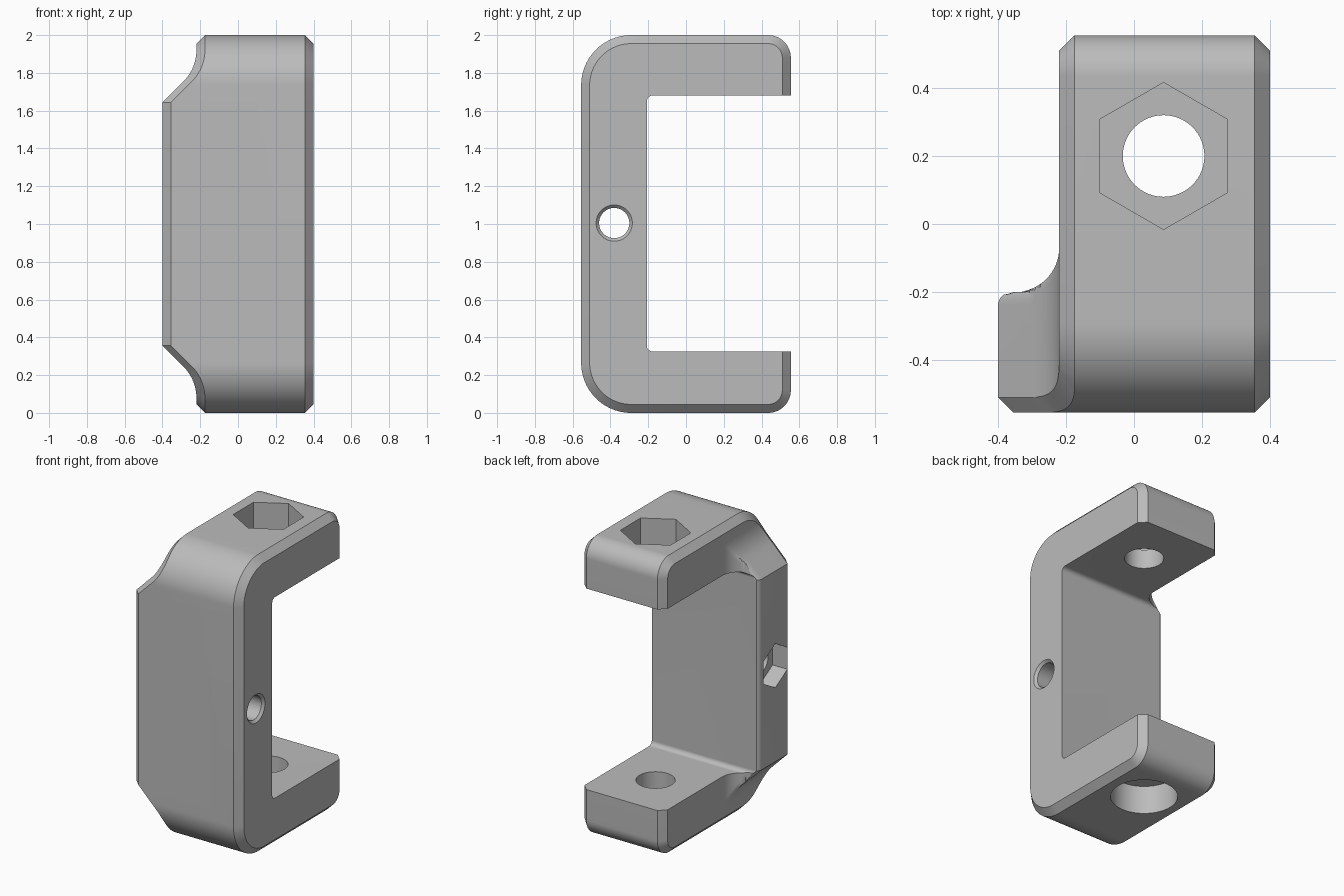
import bpy, bmesh
from math import sin, cos, pi, sqrt

if "Cube" in bpy.data.objects:
    bpy.data.objects.remove(bpy.data.objects["Cube"])

HALF_Y, TOP, CH = 0.555, 2.0, 0.045      # half depth, height, chamfer
X0, X1, XP = -0.22, 0.40, -0.40          # arm sides, outer side of the pad
R_FRONT, R_BACK, SEG = 0.265, 0.12, 24

grey = bpy.data.materials.new("grey")
grey.use_nodes = True
grey.diffuse_color = (0.5, 0.5, 0.5, 1)
grey.node_tree.nodes["Principled BSDF"].inputs["Base Color"].default_value = (0.5, 0.5, 0.5, 1)


def loft(name, rings):
    """Closed solid through rings of equal point count."""
    bm = bmesh.new()
    vs = [[bm.verts.new(p) for p in r] for r in rings]
    n = len(rings[0])
    for a, b in zip(vs, vs[1:]):
        for i in range(n):
            j = (i + 1) % n
            bm.faces.new((a[i], a[j], b[j], b[i]))
    bm.faces.new(vs[0][::-1])
    bm.faces.new(vs[-1])
    bmesh.ops.remove_doubles(bm, verts=bm.verts, dist=1e-5)
    bmesh.ops.recalc_face_normals(bm, faces=bm.faces)
    me = bpy.data.meshes.new(name)
    bm.to_mesh(me)
    bm.free()
    me.materials.append(grey)
    ob = bpy.data.objects.new(name, me)
    bpy.context.collection.objects.link(ob)
    return ob


def rounded_rect(x, y0, y1, z0, z1, r_front, r_back):
    """Rounded rectangle in the plane at x."""
    corners = ((y1, z1, -1, -1, r_back), (y0, z1, 1, -1, r_front),
               (y0, z0, 1, 1, r_front), (y1, z0, -1, 1, r_back))
    pts = []
    for q, (y, z, sy, sz, r) in enumerate(corners):
        for k in range(SEG + 1):
            a = (q + k / SEG) * pi / 2
            pts.append((x, y + sy * r + r * cos(a), z + sz * r + r * sin(a)))
    return pts


def bore(name, axis, centre, steps, sides=64):
    """Turned cutter; steps are (position on axis, radius)."""
    rings = []
    for t, r in steps:
        ring = []
        for i in range(sides):
            a = pi / 2 + 2 * pi * i / sides
            u, v = centre[0] + r * cos(a), centre[1] + r * sin(a)
            ring.append((u, v, t) if axis == "z" else (t, u, v))
        rings.append(ring)
    return loft(name, rings)


def boolean(target, other, op):
    m = target.modifiers.new(op, "BOOLEAN")
    m.operation, m.object, m.solver = op, other, "EXACT"
    bpy.context.view_layer.objects.active = target
    bpy.ops.object.modifier_apply(modifier=m.name)
    bpy.data.objects.remove(other)


# Main block with chamfered rim
def rim(x, c):
    return rounded_rect(x, c - HALF_Y, HALF_Y - c, c, TOP - c, R_FRONT - c, R_BACK - c)


body = loft("clamp_body", [rim(X0, CH), rim(X0 + CH, 0), rim(X1 - CH, 0), rim(X1, CH)])

# Side pad, tapering into the arms through a hollow curve
T_ARC = 1 - R_FRONT
T_END = T_ARC + R_FRONT * sin(pi / 4)
R_HOLLOW, T_SLOPE = 0.24, 0.643


def pad_x(t):
    d = T_END - t
    if d < R_HOLLOW * sin(pi / 4):
        return X0 - R_HOLLOW + sqrt(R_HOLLOW ** 2 - d * d)
    return max(XP, XP + t - T_SLOPE)


def pad_slice(z):
    t = abs(z - 1)
    x, d = pad_x(t), max(0, t - T_ARC)
    cy = R_FRONT - HALF_Y
    y_out = cy - sqrt(R_FRONT ** 2 - d * d)
    y_in = cy - sqrt((R_FRONT - CH) ** 2 - d * d)
    pts = [(0.1, y_out, z), (x + CH, y_out, z), (x, y_in, z)]
    for k in range(9):                    # rounded outer edge
        a = k / 8 * pi / 2
        pts.append((max(x, -0.36 - 0.04 * cos(a)), -0.24 + 0.04 * sin(a), z))
    for k in range(1, 17):                # hollow fillet onto the arm side
        a = k / 16 * pi / 2
        pts.append((max(x, -0.35 + 0.13 * sin(a)), -0.07 - 0.13 * cos(a), z))
    return pts + [(0.1, -0.07, z)]


levels = [T_SLOPE, T_ARC] + [T_ARC + R_FRONT * sin(k * pi / 2 / SEG) for k in range(1, SEG // 2 + 1)]
heights = [1 - t for t in reversed(levels)] + [1 + t for t in levels]
boolean(body, loft("side_pad", [pad_slice(z) for z in heights]), "UNION")

# Open jaw between the arms
jaw = [rounded_rect(x, -0.207, 1, 0.325, 1.68, 0.03, 0.03) for x in (-1, 1)]
boolean(body, loft("jaw_cutter", jaw), "DIFFERENCE")

# Vertical bolt hole, hex pocket on top, round counterbore below
AXIS = (0.087, 0.2)
boolean(body, bore("bolt_hole", "z", AXIS, [(-1, 0.12), (3, 0.12)]), "DIFFERENCE")
boolean(body, bore("hex_pocket", "z", AXIS, [(1.81, 0.216), (3, 0.216)], 6), "DIFFERENCE")
boolean(body, bore("counterbore", "z", AXIS, [(-1, 0.205), (0.19, 0.205)]), "DIFFERENCE")

# Cross hole with countersunk mouth and hex nut pocket
CROSS = (-0.38, 1.005)
boolean(body, bore("cross_hole", "x", CROSS, [(-1, 0.08), (0.384, 0.08), (0.402, 0.098)]), "DIFFERENCE")
boolean(body, bore("nut_pocket", "x", CROSS, [(-1, 0.148), (-0.29, 0.148)], 6), "DIFFERENCE")

# Smooth curves, crisp edges
bpy.ops.object.select_all(action="DESELECT")
body.select_set(True)
bpy.context.view_layer.objects.active = body
bpy.ops.object.shade_smooth_by_angle(angle=pi / 7)
